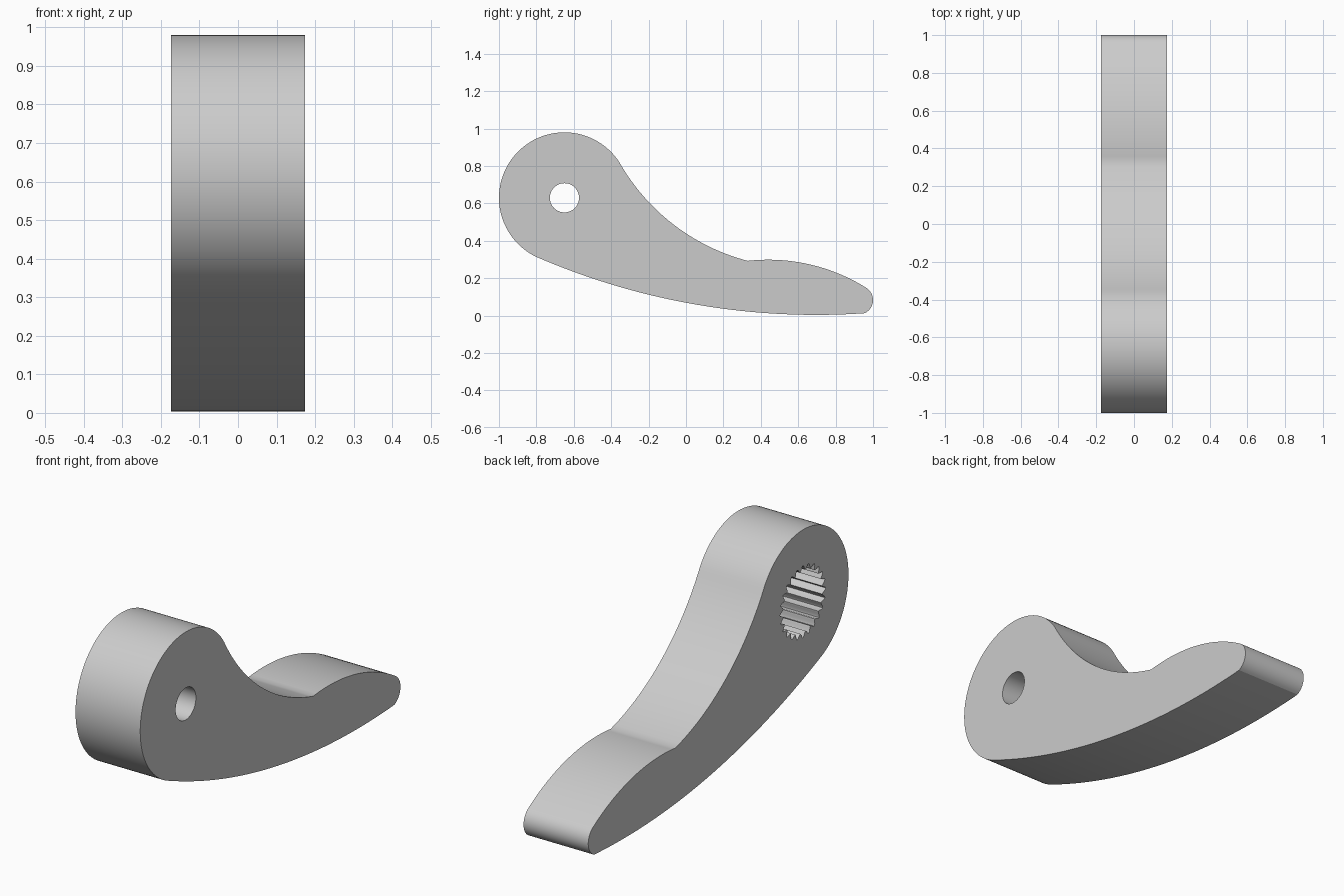
import bpy, bmesh, math
from mathutils import Vector

cube = bpy.data.objects.get("Cube")
if cube:
    bpy.data.objects.remove(cube)

HALF = 0.174           # half thickness
FLOOR = 0.07           # x of the splined socket's floor
HUB = Vector((-0.65, 0.63))
TEETH = 24


def arc(a, b, c, n):
    """Points on the circle through a, b, c, from a up to (not including) c."""
    a, b, c = Vector(a), Vector(b), Vector(c)
    u, v = b - a, c - a
    d = 2 * u.cross(v)
    centre = a + Vector((v.y * u.dot(u) - u.y * v.dot(v),
                         u.x * v.dot(v) - v.x * u.dot(u))) / d
    start = a - centre
    sweep = math.atan2(start.cross(c - centre), start.dot(c - centre))
    if sweep * d < 0:
        sweep += math.copysign(math.tau, d)
    out = []
    for i in range(n):
        t = sweep * i / n
        s, k = math.sin(t), math.cos(t)
        out.append(centre + Vector((start.x * k - start.y * s,
                                    start.x * s + start.y * k)))
    return out


def ring(radius, n):
    """Closed loop round the hub; radius is a function of the angle."""
    angles = [math.tau * i / n for i in range(n)]
    return [HUB + radius(t) * Vector((math.cos(t), math.sin(t))) for t in angles]


# Lever outline: hub, concave neck, thumb rise, rounded tip, underside
neck, rise, tip_top, tip_low, heel = (
    (-0.355, 0.818), (0.33, 0.293), (0.965, 0.148), (0.955, 0.013), (-0.80, 0.314))
outline = (arc(heel, (-0.65, 0.98), neck, 64)[::-1][:-1]
           + [Vector(heel)])
outline = (arc(heel, (-0.65, 0.98), neck, 64)
           + arc(neck, (-0.06, 0.482), rise, 28)
           + arc(rise, (0.67, 0.272), tip_top, 24)
           + arc(tip_top, (1.0, 0.083), tip_low, 14)
           + arc(tip_low, (0.05, 0.06), heel, 40))
bore = ring(lambda t: 0.078, 48)
spline = ring(lambda t: 0.163 + 0.013 * math.cos(TEETH * t), TEETH * 6)

bm = bmesh.new()


def loop(points, x):
    verts = [bm.verts.new((x, p.x, p.y)) for p in points]
    edges = [bm.edges.new((v, verts[i - 1])) for i, v in enumerate(verts)]
    return verts, edges


def wall(a, b):
    for i in range(len(a)):
        bm.faces.new((a[i - 1], a[i], b[i], b[i - 1]))


def cap(*edge_loops):
    bmesh.ops.triangle_fill(bm, use_beauty=True, use_dissolve=False,
                            edges=[e for es in edge_loops for e in es])


# Rims on both sides, socket floor and the through bore
side_l, edge_l = loop(outline, -HALF)
side_r, edge_r = loop(outline, HALF)
mouth, mouth_e = loop(spline, -HALF)
base, base_e = loop(spline, FLOOR)
inner, inner_e = loop(bore, FLOOR)
outer, outer_e = loop(bore, HALF)
for pair in ((side_l, side_r), (mouth, base), (inner, outer)):
    wall(*pair)
cap(edge_l, mouth_e)
cap(edge_r, outer_e)
cap(base_e, inner_e)
bmesh.ops.recalc_face_normals(bm, faces=bm.faces[:])

mesh = bpy.data.meshes.new("lever_arm")
bm.to_mesh(mesh)
bm.free()
lever = bpy.data.objects.new("lever_arm", mesh)
bpy.context.collection.objects.link(lever)

# Plain grey material
grey = bpy.data.materials.new("light_grey")
grey.use_nodes = True
colour = (0.6, 0.6, 0.6, 1)
grey.diffuse_color = colour
grey.node_tree.nodes["Principled BSDF"].inputs["Base Color"].default_value = colour
mesh.materials.append(grey)

bpy.ops.object.select_all(action="DESELECT")
lever.select_set(True)
bpy.context.view_layer.objects.active = lever
bpy.ops.object.shade_smooth_by_angle(angle=math.radians(25))
